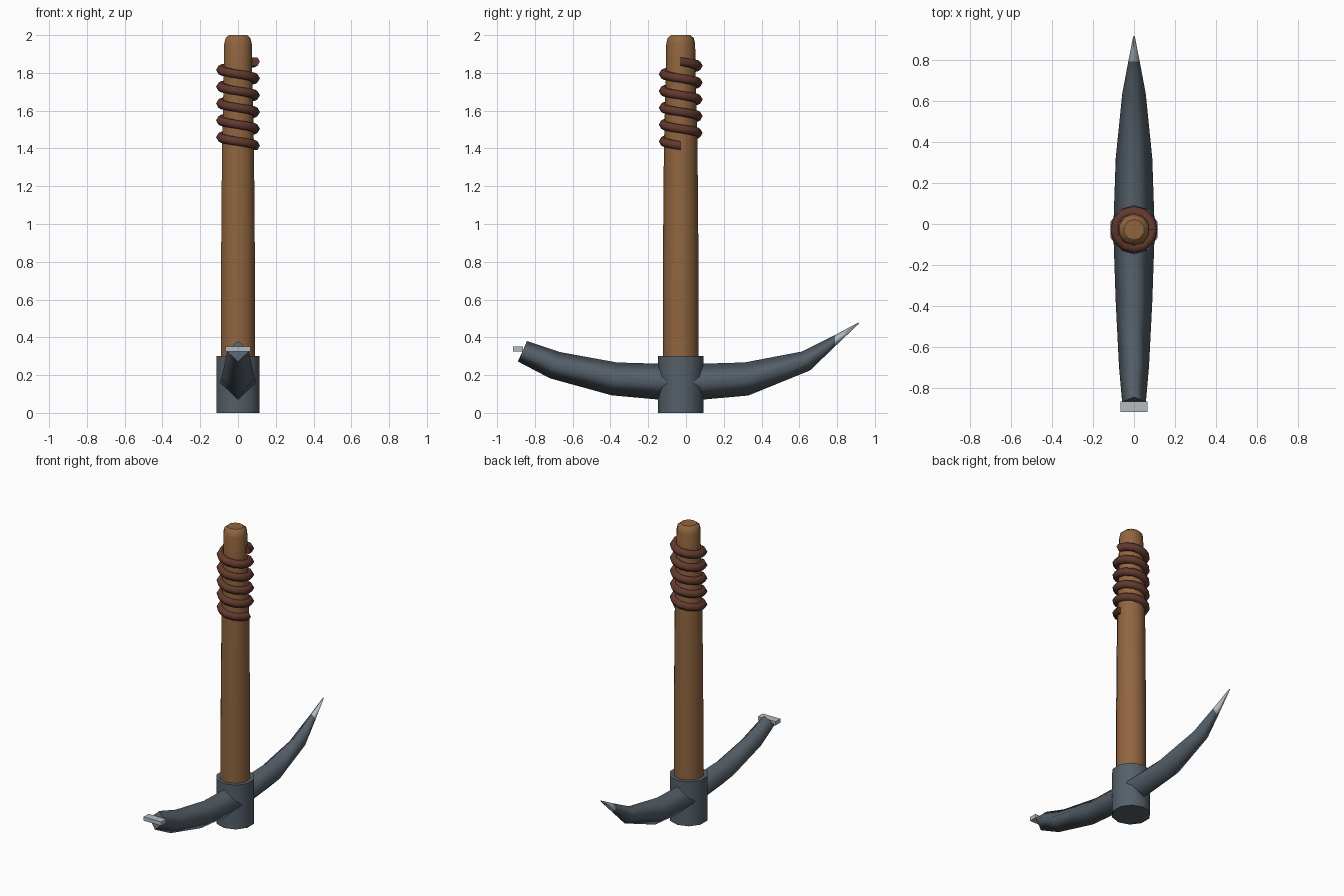
import bpy, bmesh, math

if "Cube" in bpy.data.objects:
    bpy.data.objects.remove(bpy.data.objects["Cube"])

CY = -0.028  # y of the handle axis


def material(name, rgb):
    m = bpy.data.materials.new(name)
    m.diffuse_color = (*rgb, 1)
    m.use_nodes = True
    m.node_tree.nodes["Principled BSDF"].inputs["Base Color"].default_value = m.diffuse_color
    return m


wood = material("wood", (0.28, 0.13, 0.05))
leather = material("leather", (0.12, 0.042, 0.027))
steel = material("dark_steel", (0.09, 0.115, 0.14))
edge = material("sharpened_steel", (0.45, 0.50, 0.54))


def loft(name, rings, mats, closed=False, cut=None):
    """Skin a list of point rings, with flat end caps."""
    bm = bmesh.new()
    vs = [[bm.verts.new(p) for p in r] for r in rings]
    n = len(rings[0])
    for a, b in zip(vs, vs[1:]):
        for i in range(n):
            j = (i + 1) % n
            bm.faces.new((a[i], a[j], b[j], b[i])).smooth = True
    bm.faces.new(vs[0][::-1])
    bm.faces.new(vs[-1])
    bmesh.ops.recalc_face_normals(bm, faces=bm.faces)
    if cut is not None:
        for f in bm.faces:
            if f.calc_center_median().y > cut:
                f.material_index = 1
    me = bpy.data.meshes.new(name)
    bm.to_mesh(me)
    bm.free()
    for m in mats:
        me.materials.append(m)
    ob = bpy.data.objects.new(name, me)
    bpy.context.collection.objects.link(ob)
    return ob


def turned(name, profile, mat, n=10):
    """Upright turned part from (radius, z) pairs."""
    rings = [[(r * math.sin(2 * math.pi * i / n), CY + r * math.cos(2 * math.pi * i / n), z)
              for i in range(n)] for r, z in profile]
    return loft(name, rings, [mat])


# handle with rounded top, and the socket around its foot
turned("handle", [(0.095, 0.05), (0.095, 0.7), (0.089, 1.4), (0.079, 1.8),
                  (0.0765, 1.955), (0.069, 1.985), (0.05, 2.0)], wood)
turned("socket", [(0.121, 0.0), (0.121, 0.3)], steel)

# curved head, diamond section: bottom y,z / top y,z / half width
stations = [
    (-0.89, 0.272, -0.842, 0.38, 0.058),
    (-0.72, 0.183, -0.668, 0.322, 0.073),
    (-0.393, 0.093, -0.367, 0.267, 0.089),
    (CY, 0.060, CY, 0.257, 0.101),
    (0.33, 0.092, 0.31, 0.267, 0.089),
    (0.657, 0.225, 0.615, 0.325, 0.057),
    (0.79, 0.353, 0.79, 0.413, 0.028),
    (0.915, 0.472, 0.912, 0.478, 0.004),
]
rings = []
for yb, zb, yt, zt, w in stations:
    ym, zm = (yb + yt) / 2, (zb + zt) / 2
    rings.append([(0, yb, zb), (w, ym, zm), (0, yt, zt), (-w, ym, zm)])
loft("pick_head", rings, [steel, edge], cut=0.79)

# bright cutting edge plate on the broad arm
bpy.ops.mesh.primitive_cube_add(size=1, location=(0, -0.89, 0.338))
blade = bpy.context.object
blade.name = "cutting_edge"
blade.scale = (0.132, 0.052, 0.026)
blade.data.materials.append(edge)

# leather cord wound five turns around the grip
turns, per, rc, rt = 5, 12, 0.09, 0.026
rings = []
for k in range(turns * per + 1):
    a = -2 * math.pi * k / per
    z = 1.415 + 0.445 * k / (turns * per)
    ring = []
    for i in range(6):
        b = 2 * math.pi * i / 6
        r = rc + rt * math.cos(b)
        ring.append((r * math.cos(a), CY + r * math.sin(a), z + rt * math.sin(b)))
    rings.append(ring)
loft("grip_wrap", rings, [leather])
